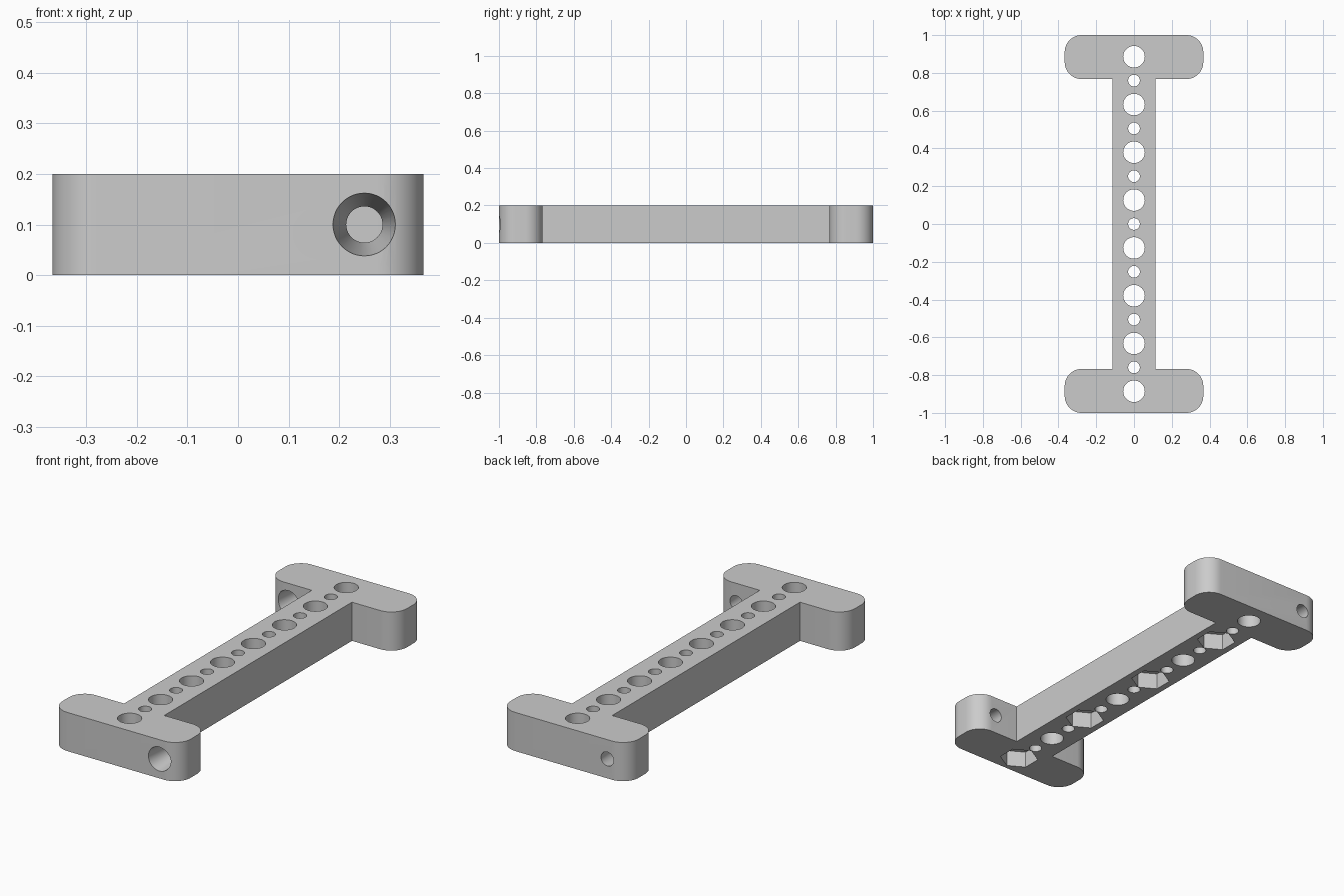
import bpy, bmesh
from math import sin, cos, pi, radians
from mathutils import Matrix, Vector

if "Cube" in bpy.data.objects:
    bpy.data.objects.remove(bpy.data.objects["Cube"], do_unlink=True)

HEIGHT = 0.2
PAD_X, PAD_IN, WEB_X = 0.367, 0.767, 0.115
CORNER = 0.09
PITCH = 0.253

grey = bpy.data.materials.new("plain_grey")
grey.use_nodes = True
colour = (0.6, 0.6, 0.6, 1)
grey.diffuse_color = colour
grey.node_tree.nodes["Principled BSDF"].inputs["Base Color"].default_value = colour


def make_object(name, bm):
    bmesh.ops.recalc_face_normals(bm, faces=bm.faces)
    mesh = bpy.data.meshes.new(name)
    bm.to_mesh(mesh)
    bm.free()
    mesh.materials.append(grey)
    obj = bpy.data.objects.new(name, mesh)
    bpy.context.collection.objects.link(obj)
    return obj


def add_prism(bm, centre, r1, r2, depth, sides, rot=Matrix()):
    bmesh.ops.create_cone(bm, cap_ends=True, segments=sides, radius1=r1, radius2=r2,
                          depth=depth, matrix=Matrix.Translation(centre) @ rot)


def quarter_outline():
    """Pad corner and web shoulder in the +x +y quarter, from the end inward."""
    cx, upper, lower = PAD_X - CORNER, 1 - CORNER, PAD_IN + CORNER
    pts = []
    for cy, start in ((upper, pi / 2), (lower, 0)):
        for i in range(13):
            a = start - pi / 2 * i / 12
            pts.append((cx + CORNER * cos(a), cy + CORNER * sin(a)))
    return pts + [(WEB_X, PAD_IN)]


# I-shaped body: quarter profile mirrored round, then extruded
q = quarter_outline()
half = q + [(x, -y) for x, y in reversed(q)]
outline = half + [(-x, -y) for x, y in half]
bm = bmesh.new()
face = bm.faces.new([bm.verts.new((x, y, 0)) for x, y in outline])
top = bmesh.ops.extrude_face_region(bm, geom=[face])["geom"]
bmesh.ops.translate(bm, vec=(0, 0, HEIGHT),
                    verts=[v for v in top if isinstance(v, bmesh.types.BMVert)])
body = make_object("mounting_bracket", bm)

# Row of alternating large and small through holes
row = bmesh.new()
for i in range(8):
    add_prism(row, (0, (i - 3.5) * PITCH, HEIGHT / 2), 0.057, 0.057, 0.4, 48)
for i in range(7):
    add_prism(row, (0, (i - 3) * PITCH, HEIGHT / 2), 0.031, 0.031, 0.4, 32)

# Tapered screw holes through the pads, wide ends toward the front
face_back = Matrix.Rotation(-pi / 2, 4, 'X')
pad_mid = (1 + PAD_IN) / 2
pad_depth = 1 - PAD_IN
for x, y in ((0.25, -pad_mid), (-0.25, pad_mid)):
    add_prism(row, (x, y, HEIGHT / 2), 0.0622, 0.0358, pad_depth + 0.002, 48, face_back)

# Hexagonal nut pockets underneath every other large hole
pockets = bmesh.new()
for i in range(0, 8, 2):
    add_prism(pockets, (0, (i - 3.5) * PITCH, 0), 0.094, 0.094, 0.17, 6)

for name, cutter_bm in (("hole_cutter", row), ("pocket_cutter", pockets)):
    cutter = make_object(name, cutter_bm)
    cutter.hide_render = True
    mod = body.modifiers.new(name, 'BOOLEAN')
    mod.operation = 'DIFFERENCE'
    mod.solver = 'EXACT'
    mod.object = cutter
    bpy.context.view_layer.objects.active = body
    bpy.ops.object.modifier_apply(modifier=mod.name)
    bpy.data.objects.remove(cutter, do_unlink=True)

# Smooth round walls, sharp rims
bpy.ops.object.select_all(action='DESELECT')
body.select_set(True)
bpy.context.view_layer.objects.active = body
bpy.ops.object.shade_smooth_by_angle(angle=radians(30))
